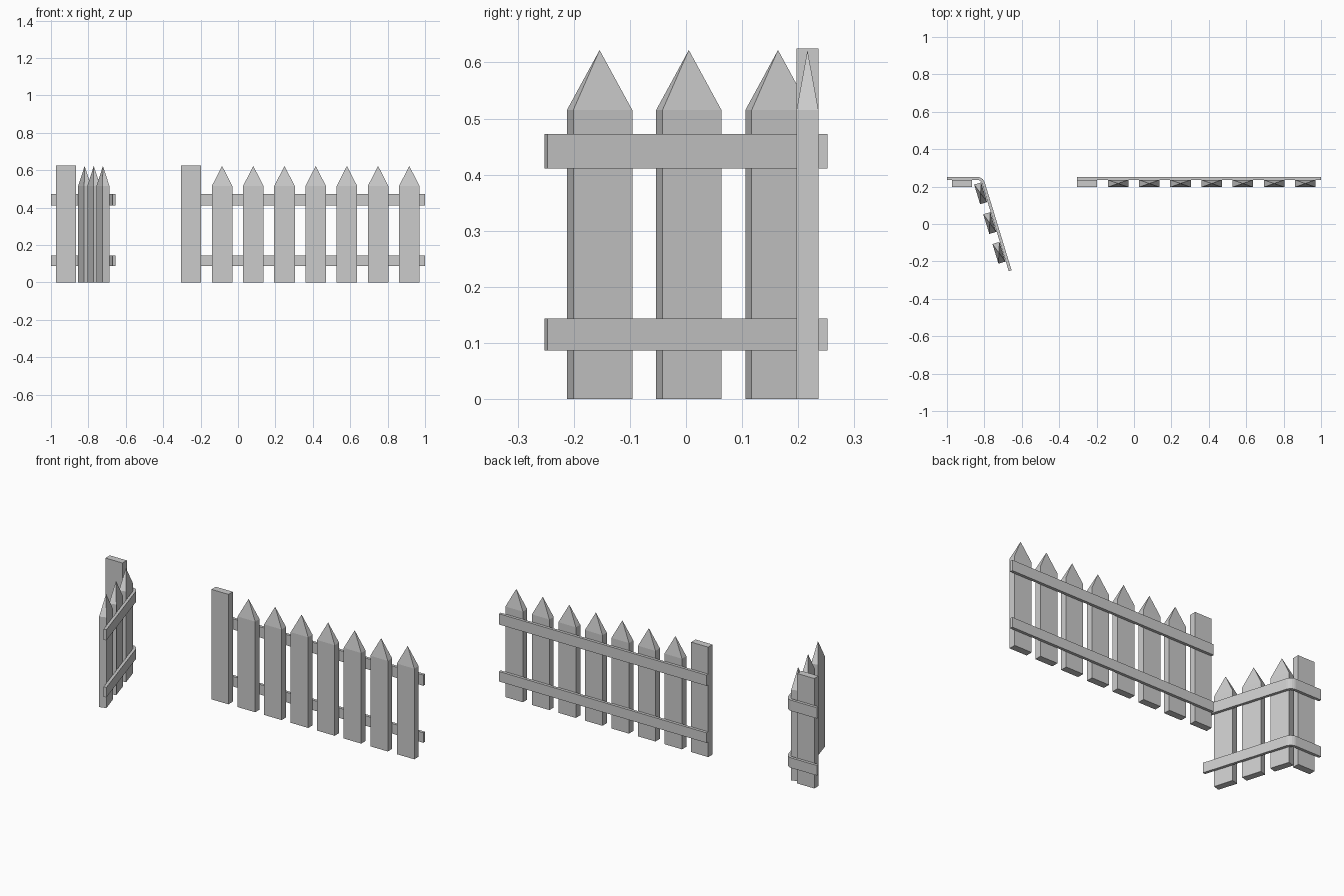
import bpy, bmesh, math
from mathutils import Vector, Matrix

if "Cube" in bpy.data.objects:
    bpy.data.objects.remove(bpy.data.objects["Cube"])

PICKET_W, PICKET_D = 0.11, 0.039
POST_H, SHOULDER_Z, TIP_Z = 0.625, 0.515, 0.622
RAILS = {"lower": (0.087, 0.144), "upper": (0.411, 0.472)}
RAIL_T = 0.016
ROW_Y, RAIL_Y = 0.2165, 0.244


def finish(bm, name):
    bmesh.ops.recalc_face_normals(bm, faces=bm.faces)
    mesh = bpy.data.meshes.new(name)
    bm.to_mesh(mesh)
    bm.free()
    obj = bpy.data.objects.new(name, mesh)
    bpy.context.collection.objects.link(obj)
    return obj


def board(name, x, y, width, height, angle=0.0, tip=None):
    """Upright board, optionally topped by a pyramid point."""
    bm = bmesh.new()
    bmesh.ops.create_cube(bm, size=1, matrix=Matrix.Translation((0, 0, height / 2))
                          @ Matrix.Diagonal((width, PICKET_D, height, 1)))
    if tip:
        bm.faces.ensure_lookup_table()
        top = max(bm.faces, key=lambda f: f.calc_center_median().z)
        bmesh.ops.poke(bm, faces=[top])
        apex = max(bm.verts, key=lambda v: (round(v.co.z, 4), -abs(v.co.x)))
        apex.co = (0, 0, tip)
    obj = finish(bm, name)
    obj.location = (x, y, 0)
    obj.rotation_euler.z = angle


def rail(name, path, z0, z1):
    """Flat strip of constant thickness following a plan-view path."""
    pts = [Vector(p) for p in path]
    bm = bmesh.new()
    rings = []
    for i, p in enumerate(pts):
        d_in = (p - pts[max(i - 1, 0)]) if i else pts[1] - p
        d_out = (pts[i + 1] - p) if i < len(pts) - 1 else d_in
        n = [Vector((-d.y, d.x)).normalized() for d in (d_in, d_out)]
        m = (n[0] + n[1]).normalized()
        off = m * (RAIL_T / 2 / m.dot(n[0]))
        rings.append([bm.verts.new((*(p + s * off), z))
                      for s, z in ((-1, z0), (1, z0), (1, z1), (-1, z1))])
    for a, b in zip(rings, rings[1:]):
        for k in range(4):
            bm.faces.new((a[k], a[(k + 1) % 4], b[(k + 1) % 4], b[k]))
    bm.faces.new(rings[0])
    bm.faces.new(rings[-1])
    finish(bm, name)


# Straight section: post and seven pickets
board("straight_post", -0.2515, ROW_Y, 0.107, POST_H)
for i in range(7):
    board(f"straight_picket_{i + 1}", -0.085 + i * 0.1668, ROW_Y,
          PICKET_W, SHOULDER_Z, tip=TIP_Z)

# Bent section: post and three angled pickets
TURN = math.radians(-73)
board("corner_post", -0.9185, ROW_Y, 0.107, POST_H)
for i in range(3):
    board(f"corner_picket_{i + 1}", -0.820 + i * 0.049, 0.164 - i * 0.159,
          PICKET_W, SHOULDER_Z, TURN, TIP_Z)

# Bent rail path: straight run, rounded corner, angled run
R, STEPS = 0.035, 5
corner_x = -0.813
start_x = corner_x - R * math.tan(-TURN / 2)
bent = [(-1.0, RAIL_Y)]
for i in range(STEPS + 1):
    a = -TURN * i / STEPS
    bent.append((start_x + R * math.sin(a), RAIL_Y - R + R * math.cos(a)))
length = (RAIL_Y + 0.2495) / math.sin(-TURN)
bent.append((corner_x + length * math.cos(TURN), -0.2495))

# Rails behind both sections
for level, (z0, z1) in RAILS.items():
    rail(f"{level}_straight_rail", [(-0.305, RAIL_Y), (1.0, RAIL_Y)], z0, z1)
    rail(f"{level}_corner_rail", bent, z0, z1)
